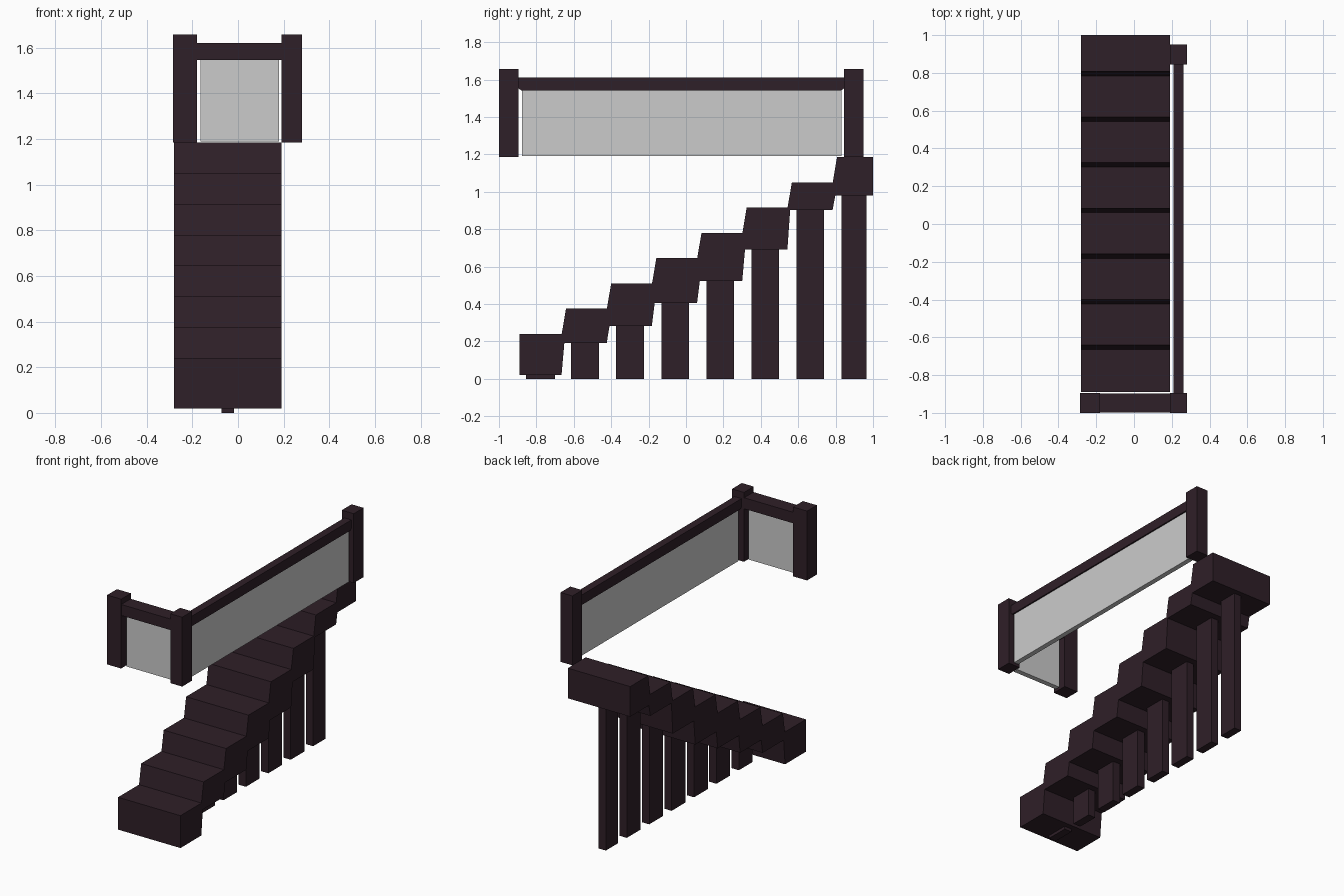
import bpy, bmesh

if "Cube" in bpy.data.objects:
    bpy.data.objects.remove(bpy.data.objects["Cube"])

dark = bpy.data.materials.new("dark_wood")
dark.diffuse_color = (0.028, 0.014, 0.021, 1)
dark.use_nodes = True
dark.node_tree.nodes["Principled BSDF"].inputs["Base Color"].default_value = dark.diffuse_color


def finish(name, bm, mat):
    bmesh.ops.recalc_face_normals(bm, faces=bm.faces)
    me = bpy.data.meshes.new(name)
    bm.to_mesh(me)
    bm.free()
    ob = bpy.data.objects.new(name, me)
    bpy.context.collection.objects.link(ob)
    if mat:
        me.materials.append(mat)
    return ob


def box(name, x, y, z, mat=dark):
    bm = bmesh.new()
    bmesh.ops.create_cube(bm, size=1)
    for v in bm.verts:
        v.co = [(r[0] + r[1]) / 2 + c * (r[1] - r[0]) for r, c in zip((x, y, z), v.co)]
    return finish(name, bm, mat)


def extrude_x(name, profile, x0, x1, mat=dark):
    bm = bmesh.new()
    face = bm.faces.new([bm.verts.new((x0, y, z)) for y, z in profile])
    res = bmesh.ops.extrude_face_region(bm, geom=[face])
    for v in res["geom"]:
        if isinstance(v, bmesh.types.BMVert):
            v.co.x = x1
    return finish(name, bm, mat)


# Stair flight: one zigzag side profile with raked risers
STEPS, RUN, RISE = 8, 0.2415, 0.135
undersides = [0.02, 0.19, 0.283, 0.405, 0.523, 0.69, 0.903, 0.98]
upper, lower = [(-0.89, 0.02), (-0.89, 0.24)], []
for i in range(1, STEPS):
    y = -0.893 + RUN * i
    z = 0.24 + RISE * i
    upper += [(y - 0.013, z - RISE), (y + 0.01, z)]
    lower += [(y - 0.014, undersides[i - 1]), (y + 0.001, undersides[i])]
upper += [(1.0, 1.185), (1.0, 0.98)]
extrude_x("stair_flight", upper + lower[:0:-1] + lower[:1], -0.28, 0.19)

# Support posts under each step
for i in range(STEPS):
    y = -0.855 + 0.241 * i
    depth = 0.155 if i == 0 else 0.148 if i < 7 else 0.133
    box(f"support_post_{i + 1}", (-0.072, -0.017), (y, y + depth),
        (0, undersides[i] + 0.01))

# Railing newel posts
FRONT, BACK = (-1.0, -0.895), (0.845, 0.95)
for name, x, y in (("newel_front_left", (-0.285, -0.18), FRONT),
                   ("newel_front_right", (0.19, 0.28), FRONT),
                   ("newel_back_right", (0.19, 0.28), BACK)):
    box(name, x, y, (1.185, 1.657))

# Handrails
box("front_handrail", (-0.185, 0.195), (-0.998, -0.897), (1.545, 1.62))
extrude_x("side_handrail", [(-0.9, 1.61), (0.85, 1.61), (0.85, 1.555), (0.83, 1.542),
                            (-0.88, 1.542), (-0.9, 1.555)], 0.209, 0.262)

# Grey infill panels
box("front_panel", (-0.165, 0.18), (-0.965, -0.93), (1.19, 1.55), None)
box("side_panel", (0.218, 0.252), (-0.877, 0.832), (1.19, 1.55), None)
